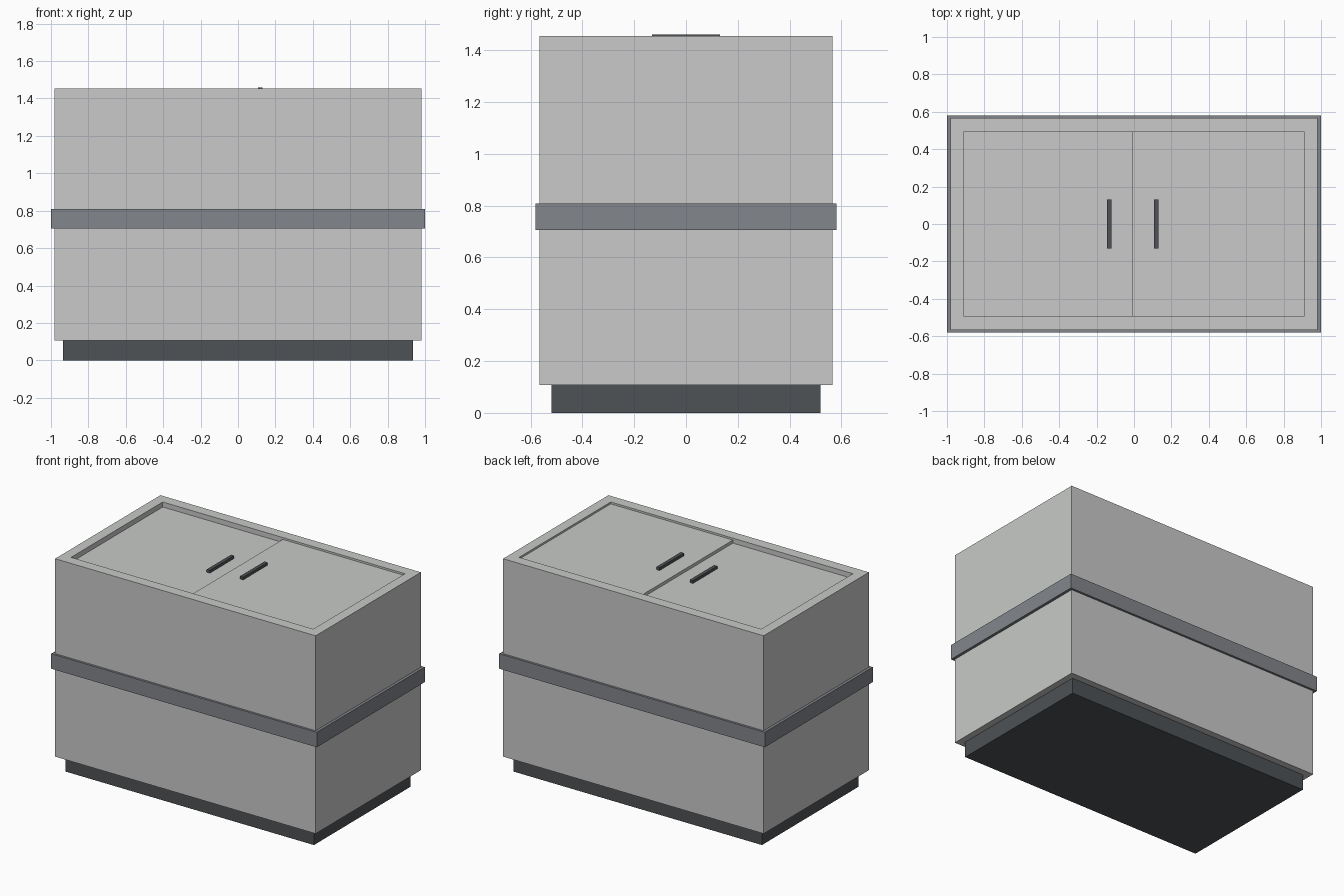
import bpy

if "Cube" in bpy.data.objects:
    bpy.data.objects.remove(bpy.data.objects["Cube"], do_unlink=True)


def make_material(name, rgb):
    mat = bpy.data.materials.new(name)
    mat.use_nodes = True
    color = (*rgb, 1.0)
    mat.diffuse_color = color
    mat.node_tree.nodes["Principled BSDF"].inputs["Base Color"].default_value = color
    return mat


def box(name, x, y, z, mat):
    """Box from (min, max) ranges on each axis."""
    ranges = (x, y, z)
    bpy.ops.mesh.primitive_cube_add(size=1, location=[sum(r) / 2 for r in ranges])
    obj = bpy.context.object
    obj.name = name
    obj.scale = [r[1] - r[0] for r in ranges]
    bpy.ops.object.transform_apply(location=False, rotation=False, scale=True)
    obj.data.materials.append(mat)
    return obj


def both(v):
    return (-v, v)


light_grey = make_material("light grey", (0.58, 0.59, 0.58))
mid_grey = make_material("mid grey", (0.225, 0.238, 0.258))
dark_grey = make_material("dark grey", (0.077, 0.085, 0.092))

BODY_X, BODY_Y = 0.981, 0.566
INNER_X, INNER_Y = 0.912, 0.493
BASE_TOP, BODY_TOP, RIM_TOP = 0.107, 1.384, 1.454
SEAM = -0.008

# Plinth, cabinet and surrounding band
box("plinth", both(0.936), both(0.52), (0, BASE_TOP), dark_grey)
box("cabinet_body", both(BODY_X), both(BODY_Y), (BASE_TOP, BODY_TOP), light_grey)
box("middle_band", both(1.0), both(0.581), (0.706, 0.808), mid_grey)

# Raised rim: full-length front and back rails, short side rails between them
rim_z = (BODY_TOP, RIM_TOP)
for label, s in (("front", -1), ("back", 1)):
    box(label + "_rim", both(BODY_X), sorted((s * INNER_Y, s * BODY_Y)), rim_z, light_grey)
for label, s in (("right", -1), ("left", 1)):
    box(label + "_rim", sorted((s * INNER_X, s * BODY_X)), both(INNER_Y), rim_z, light_grey)

# Two sliding lids at different heights, each with a bar handle
lids = (("right", (-INNER_X, SEAM), 1.42, -0.132),
        ("left", (SEAM, INNER_X), 1.441, 0.119))
for label, span, top, handle_x in lids:
    box(label + "_lid", span, both(INNER_Y), (BODY_TOP, top), light_grey)
    box(label + "_handle", (handle_x - 0.012, handle_x + 0.012), both(0.131),
        (top, top + 0.019), dark_grey)
